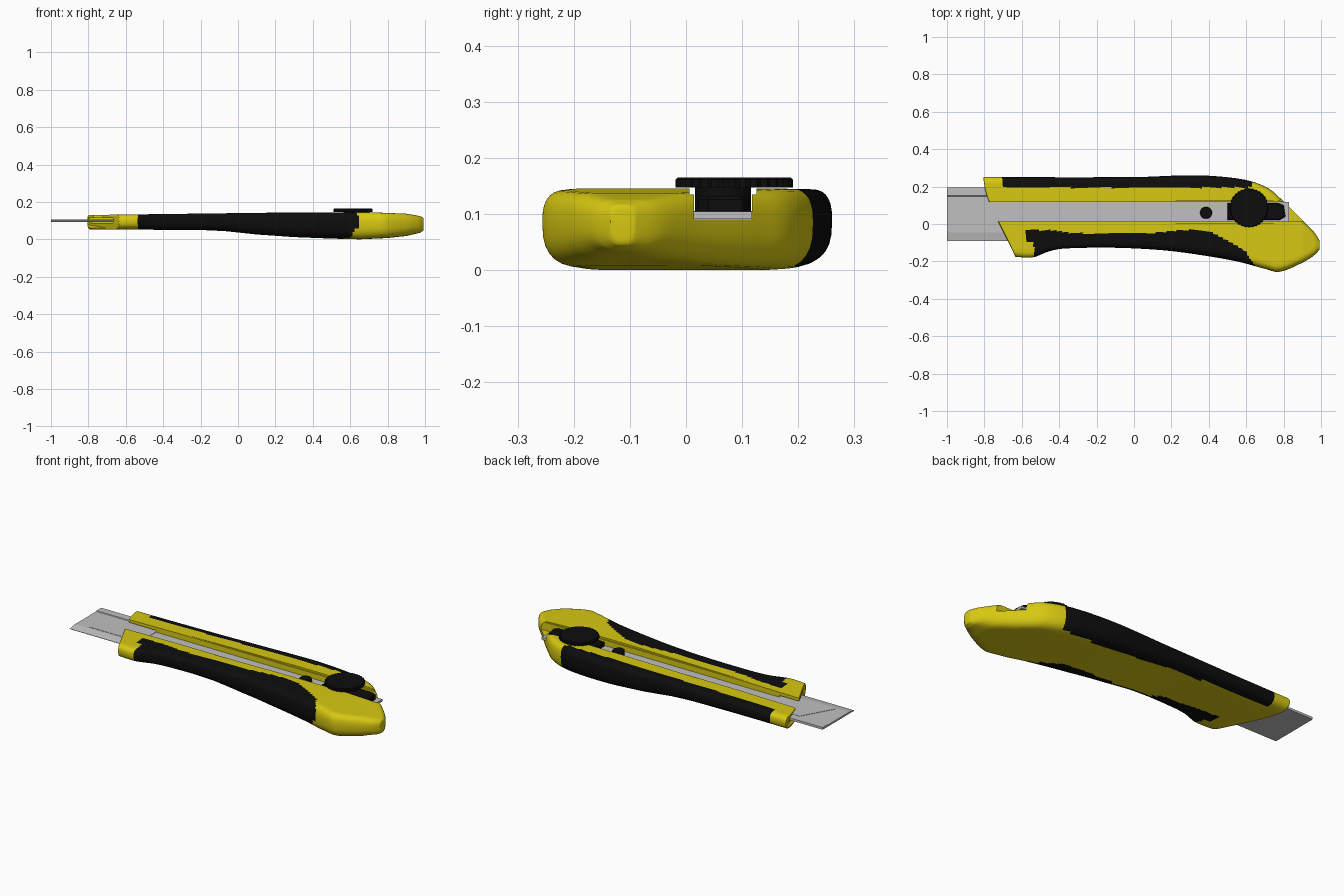
import bpy, bmesh, math
from mathutils import Vector

if "Cube" in bpy.data.objects:
    bpy.data.objects.remove(bpy.data.objects["Cube"])


def material(name, rgb):
    m = bpy.data.materials.new(name)
    m.diffuse_color = (*rgb, 1)
    m.use_nodes = True
    m.node_tree.nodes["Principled BSDF"].inputs["Base Color"].default_value = m.diffuse_color
    return m


YELLOW = material("yellow plastic", (0.68, 0.58, 0.006))
BLACK = material("black rubber", (0.004, 0.004, 0.004))
STEEL = material("steel grey", (0.53, 0.53, 0.53))


def lerp_table(keys, x):
    if x <= keys[0][0]:
        return keys[0][1]
    for (a, va), (b, vb) in zip(keys, keys[1:]):
        if x <= b:
            return va + (vb - va) * (x - a) / (b - a)
    return keys[-1][1]


def spline(pts, t):
    """Smooth curve through points, t from 0 to len - 1."""
    n = len(pts) - 1
    i = min(int(t), n - 1)
    f = t - i
    p = [Vector(pts[max(0, min(n, k))]) for k in (i - 1, i, i + 1, i + 2)]
    return 0.5 * (2 * p[1] + (p[2] - p[0]) * f + (2 * p[0] - 5 * p[1] + 4 * p[2] - p[3]) * f * f
                  + (3 * p[1] - p[0] - 3 * p[2] + p[3]) * f ** 3)


def finish(name, bm, mats):
    bmesh.ops.recalc_face_normals(bm, faces=bm.faces)
    me = bpy.data.meshes.new(name)
    bm.to_mesh(me)
    bm.free()
    for m in mats:
        me.materials.append(m)
    ob = bpy.data.objects.new(name, me)
    bpy.context.collection.objects.link(ob)
    return ob


def prism(name, outline, z0, z1, mat, bevel=0):
    """Extruded plan outline, optionally with softened edges."""
    bm = bmesh.new()
    base = bm.faces.new([bm.verts.new((x, y, z0)) for x, y in outline])
    r = bmesh.ops.extrude_face_region(bm, geom=[base])
    for v in r["geom"]:
        if isinstance(v, bmesh.types.BMVert):
            v.co.z = z1
    if bevel:
        bmesh.ops.recalc_face_normals(bm, faces=bm.faces)
        rim = [e for e in bm.edges if all(abs(v.co.z - z1) < 1e-6 for v in e.verts)]
        bmesh.ops.bevel(bm, geom=rim, offset=bevel, segments=1, affect='EDGES')
    return finish(name, bm, [mat] if mat else [])


def box(x0, x1, y0, y1):
    return [(x0, y0), (x1, y0), (x1, y1), (x0, y1)]


def circle(cx, cy, r, n, notch=0):
    return [(cx + (r - notch * (i % 2)) * math.cos(2 * math.pi * i / n),
             cy + (r - notch * (i % 2)) * math.sin(2 * math.pi * i / n)) for i in range(n)]


# Handle: plan edges, thickness along the length, and grip boundary
BACK = [(-.805, .25), (-.5, .25), (-.2, .25), (.05, .252), (.2, .258), (.35, .26), (.5, .25),
        (.62, .23), (.72, .19), (.79, .13), (.89, .03), (.96, -.04), (.993, -.09)]
FRONT = [(-.635, -.175), (-.54, -.178), (-.45, -.145), (-.35, -.13), (-.1, -.127), (.15, -.14),
         (.35, -.165), (.55, -.2), (.7, -.24), (.78, -.255), (.89, -.212), (.96, -.17), (.993, -.135)]
TOP = [(-.8, .13), (-.1, .139), (.3, .144), (.7, .145), (.9, .137), (.97, .125), (1, .112)]
BOTTOM = [(-.8, .053), (-.2, .05), (-.07, .044), (.1, .026), (.3, .012), (.5, .004), (.65, 0),
          (.8, .007), (.9, .018), (.97, .034), (1, .05)]
GRIP = [(-.57, -.03), (-.42, -.035), (-.33, -.05), (0, -.052), (.15, -.045), (.25, -.03),
        (.4, -.035), (.5, -.09), (.6, -.15), (.65, -.23)]


def section(t, shrink=0.0):
    """Rounded cross-section between the back and front edges of the handle."""
    a, b = spline(BACK, t), spline(FRONT, t)
    w = (a - b).length
    rt, rb = min(.045, w * .45), min(.075, w * .45)
    flat, arc, pts = 36, 7, []
    for i in range(flat):                                   # top, back to front
        pts.append((rt + (w - 2 * rt) * i / flat, 1))
    for i in range(2 * arc):                                # front side, downwards
        q = math.pi / 2 * (1 - i / arc)
        c, s = max(0, math.cos(q)) ** .75, abs(math.sin(q)) ** .75
        pts.append((w - (rt if q >= 0 else rb) * (1 - c), s if q >= 0 else -s))
    for i in range(flat):                                   # underside, front to back
        pts.append((w - rb - (w - 2 * rb) * i / flat, -1))
    for i in range(2 * arc):                                # back side, upwards
        q = math.pi / 2 * (i / arc - 1)
        c, s = max(0, math.cos(q)) ** .75, abs(math.sin(q)) ** .75
        pts.append(((rt if q >= 0 else rb) * (1 - c), s if q >= 0 else -s))
    out = []
    for d, k in pts:
        u = d / w
        p = a.lerp(b, u)
        p.x -= .15 * u * (1 - u) ** 2 * max(0, 1 - t)       # slightly bowed mouth
        zt, zb = lerp_table(TOP, p.x), lerp_table(BOTTOM, p.x)
        zm = zb + .58 * (zt - zb)
        z = zm + k * ((zt - zm) if k > 0 else (zm - zb)) * (1 - shrink)
        out.append((p.x, p.y, z))
    return out


def is_grip(c):
    back = -.7 < c.x < .63 and c.y > .195
    limit = lerp_table(GRIP, c.x) - (.03 if c.z < .05 else 0)
    front = -.575 < c.x < .645 and c.y < limit and (c.y > -.095 or c.x > -.535)
    return back or front


bm = bmesh.new()
last = len(BACK) - 1
steps = [(0, .2), (.012, .07), (.035, 0)] + [(last * i / 150, 0) for i in range(1, 148)]
steps += [(last - .12, .05), (last - .04, .16), (last, .32)]
rings = [[bm.verts.new(p) for p in section(t, s)] for t, s in steps]
for r0, r1 in zip(rings, rings[1:]):
    for i in range(len(r0)):
        j = (i + 1) % len(r0)
        bm.faces.new((r0[i], r0[j], r1[j], r1[i]))
bm.faces.new(rings[0])
bm.faces.new(rings[-1])
for f in bm.faces:
    f.material_index = int(is_grip(f.calc_center_median()))
handle = finish("handle", bm, [YELLOW, BLACK])

# Cut the channel, its stepped lips and the mouth slit
cutters = [prism("channel_cutter", box(-1.1, 1.1, .014, .118), .09, .3, None),
           prism("lip_cutter", box(-1.1, 1.1, .006, .126), .135, .3, None),
           prism("slit_cutter", box(-1.1, -.6, -.1, .205), .087, .114, None)]
bpy.context.view_layer.objects.active = handle
for c in cutters:
    mod = handle.modifiers.new("cut", 'BOOLEAN')
    mod.operation = 'DIFFERENCE'
    mod.solver = 'EXACT'
    mod.object = c
    bpy.ops.object.modifier_apply(modifier=mod.name)
    bpy.data.objects.remove(c)
bpy.ops.object.select_all(action='DESELECT')
handle.select_set(True)
bpy.ops.object.shade_smooth_by_angle(angle=math.radians(35))

# Blade with ground cutting edge, running back as a strip in the channel
bm = bmesh.new()
profile = [(-.09, .094), (.195, .094), (.195, .107), (.152, .107), (.148, .104), (-.045, .104), (-.09, .096)]
ends = [[bm.verts.new((x, y, z)) for y, z in profile] for x in (-1, -.55)]
for i in range(len(profile)):
    j = (i + 1) % len(profile)
    bm.faces.new((ends[0][i], ends[0][j], ends[1][j], ends[1][i]))
bm.faces.new(ends[0])
bm.faces.new(ends[1])
finish("blade", bm, [STEEL])
prism("blade_segment", [(-.92, -.03), (-.6, -.03), (-.6, .146), (-.82, .146)], .1035, .1055, STEEL)
prism("blade_carrier", box(-.56, .83, .0145, .1175), .0905, .104, STEEL)

# Lock dial, its slider and the stop pin
prism("slider", [(.5, .022), (.78, .022), (.81, .04), (.8, .1), (.77, .112), (.5, .112)],
      .092, .132, BLACK, .006)
prism("dial_stem", circle(.615, .066, .05, 24), .1, .15, BLACK)
prism("lock_dial", circle(.615, .086, .105, 64, .005), .147, .165, BLACK, .004)
prism("stop_pin", circle(.385, .06, .032, 20), .1, .128, BLACK, .003)
